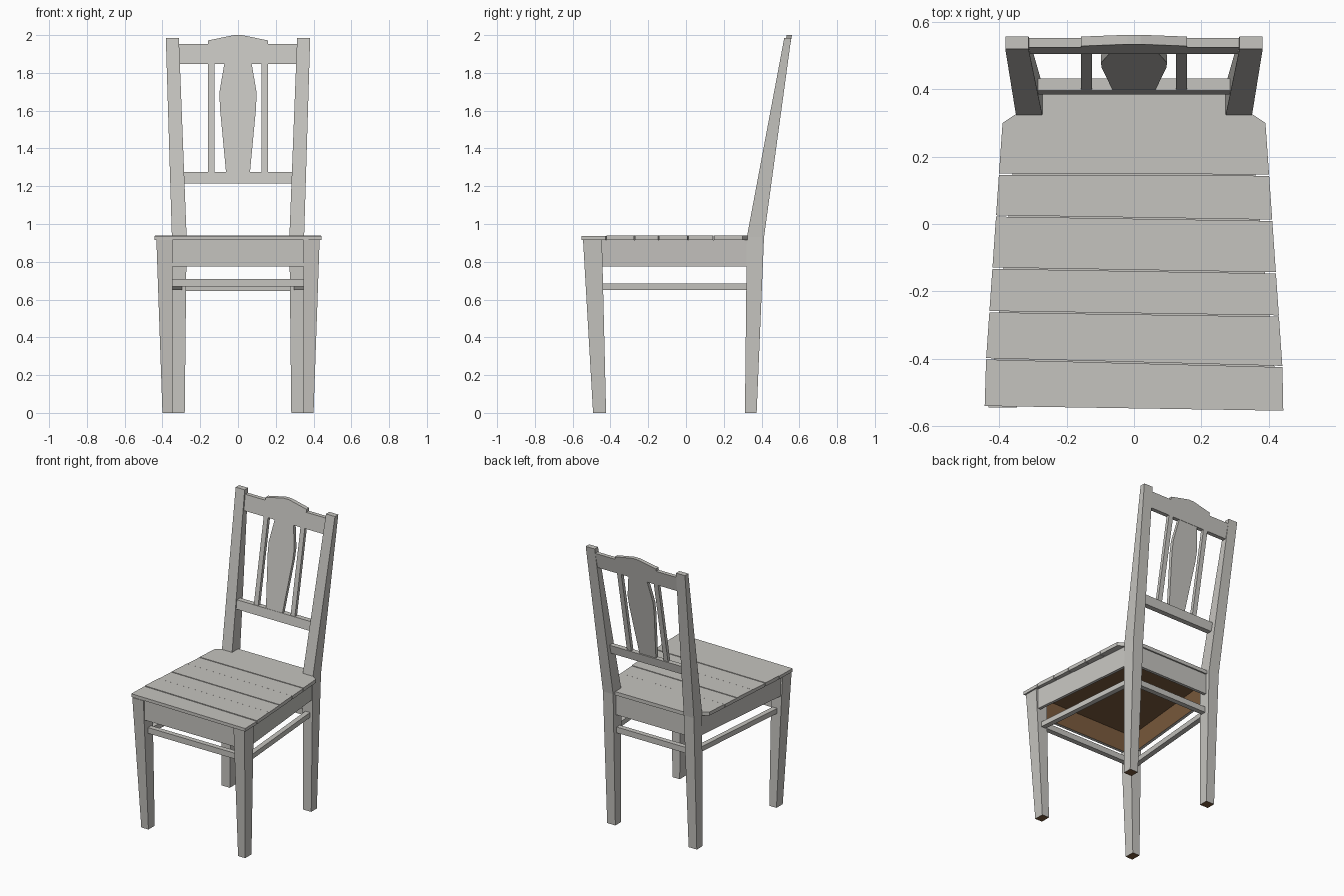
import bpy, bmesh
from mathutils import Vector

if "Cube" in bpy.data.objects:
    bpy.data.objects.remove(bpy.data.objects["Cube"])


def material(name, rgb):
    m = bpy.data.materials.new(name)
    m.diffuse_color = (*rgb, 1)
    m.use_nodes = True
    m.node_tree.nodes["Principled BSDF"].inputs["Base Color"].default_value = m.diffuse_color
    return m


PAINT = material("pale grey paint", (0.56, 0.55, 0.52))
WOOD = material("bare brown wood", (0.20, 0.105, 0.047))


def solid(name, rings, bare=None):
    """Closed solid through matching rings; bare(face) picks unpainted faces."""
    bm = bmesh.new()
    loops = [[bm.verts.new(p) for p in ring] for ring in rings]
    n = len(loops[0])
    for a, b in zip(loops, loops[1:]):
        for i in range(n):
            j = (i + 1) % n
            bm.faces.new((a[i], a[j], b[j], b[i]))
    bm.faces.new(loops[0][::-1])
    bm.faces.new(loops[-1])
    bmesh.ops.recalc_face_normals(bm, faces=bm.faces[:])
    bm.normal_update()
    if bare:
        for f in bm.faces:
            f.material_index = 1 if bare(f) else 0
    me = bpy.data.meshes.new(name)
    bm.to_mesh(me)
    bm.free()
    me.materials.append(PAINT)
    me.materials.append(WOOD)
    ob = bpy.data.objects.new(name, me)
    bpy.context.collection.objects.link(ob)
    return ob


def rect(x0, x1, y0, y1, z, s=1):
    return [(s * x0, y0, z), (s * x1, y0, z), (s * x1, y1, z), (s * x0, y1, z)]


def prism(name, outline, z0, z1, bare=None):
    return solid(name, [[(x, y, z) for x, y in outline] for z in (z0, z1)], bare)


def foot_sole(f):
    return f.normal.z < -0.9 and f.calc_center_median().z < 0.01


def inward(f):
    c = f.calc_center_median()
    flat = Vector((c.x, c.y, 0)).normalized()
    return f.normal.dot(flat) < -0.5


def lean(z):
    """Front plane of the raked back."""
    return 0.322 + (z - 0.93) * 0.19


def raked(name, outline, d0, d1):
    """Panel with an (x, z) outline, following the rake of the back."""
    return solid(name, [[(x, lean(z) + d, z) for x, z in outline] for d in (d0, d1)])


for s, side in ((-1, "left"), (1, "right")):
    # legs and back posts
    solid(f"{side}_front_leg", [
        rect(0.345, 0.40, -0.492, -0.423, 0, s),
        rect(0.347, 0.432, -0.545, -0.445, 0.915, s)], foot_sole)
    solid(f"{side}_back_leg_and_post", [
        rect(0.282, 0.345, 0.312, 0.374, 0, s),
        rect(0.272, 0.350, 0.322, 0.413, 0.93, s),
        rect(0.313, 0.382, 0.520, 0.557, 1.985, s)], foot_sole)
    # side apron and stretcher
    prism(f"{side}_apron", [(s * x, y) for x, y in
          ((0.42, -0.46), (0.343, 0.33), (0.323, 0.33), (0.40, -0.46))],
          0.775, 0.916, inward)
    prism(f"{side}_stretcher", [(s * x, y) for x, y in
          ((0.395, -0.45), (0.330, 0.33), (0.295, 0.33), (0.36, -0.45))],
          0.65, 0.685)
    # thin spindle beside the splat
    raked(f"{side}_spindle", [(s * 0.125, 1.27), (s * 0.158, 1.27),
                              (s * 0.158, 1.85), (s * 0.125, 1.85)], 0.012, 0.036)

# front and rear aprons and stretchers
prism("front_apron", [(-0.35, -0.53), (0.35, -0.53), (0.35, -0.51), (-0.35, -0.51)],
      0.775, 0.916, inward)
prism("rear_apron", [(-0.28, 0.36), (0.28, 0.36), (0.28, 0.38), (-0.28, 0.38)],
      0.775, 0.916, inward)
prism("front_stretcher", [(-0.36, -0.495), (0.36, -0.495), (0.36, -0.46), (-0.36, -0.46)],
      0.67, 0.71)
prism("rear_stretcher", [(-0.29, 0.335), (0.29, 0.335), (0.29, 0.37), (-0.29, 0.37)],
      0.645, 0.685)

# seat planks with slightly skewed joints, (left y, right y)
joints = [(-0.542, -0.556), (-0.40, -0.423), (-0.26, -0.273),
          (-0.131, -0.145), (0.024, 0.011), (0.148, 0.145)]
drop = [0.003, 0, 0.002, 0, 0.002, 0]


def edge_x(y):
    return min(0.443, 0.411 - 0.0694 * y)


GAP = 0.002
for i, (l, r) in enumerate(joints):
    l, r = l + GAP, r + GAP
    outline = [(-edge_x(l), l), (edge_x(r), r)]
    if i < 5:
        l2, r2 = joints[i + 1][0] - GAP, joints[i + 1][1] - GAP
        outline += [(edge_x(r2), r2), (-edge_x(l2), l2)]
    else:  # last plank is notched around the posts
        half = [(0.39, 0.30), (0.352, 0.325), (0.272, 0.325), (0.272, 0.39)]
        outline += half + [(-x, y) for x, y in half[::-1]]
    prism(f"seat_plank_{i + 1}", outline, 0.915, 0.94 - drop[i])

# bare underside of the seat, inside the aprons
prism("seat_underside", [(-0.405, -0.51), (0.405, -0.51), (0.325, 0.36), (-0.325, 0.36)],
      0.910, 0.916, lambda f: f.normal.z < 0)

# lower back rail, crest rail and shaped splat
raked("lower_back_rail", [(-0.29, 1.215), (0.29, 1.215), (0.298, 1.275), (-0.298, 1.275)],
      0.008, 0.044)
crest = [(0.32, 1.848), (0.325, 1.953), (0.158, 1.953), (0.158, 1.972), (0.02, 2.0)]
raked("crest_rail", crest + [(-x, z) for x, z in crest[::-1]], 0.008, 0.036)
splat = [(0.063, 1.27), (0.096, 1.62), (0.098, 1.70), (0.072, 1.85)]
raked("splat", splat + [(-x, z) for x, z in splat[::-1]], 0.010, 0.034)
